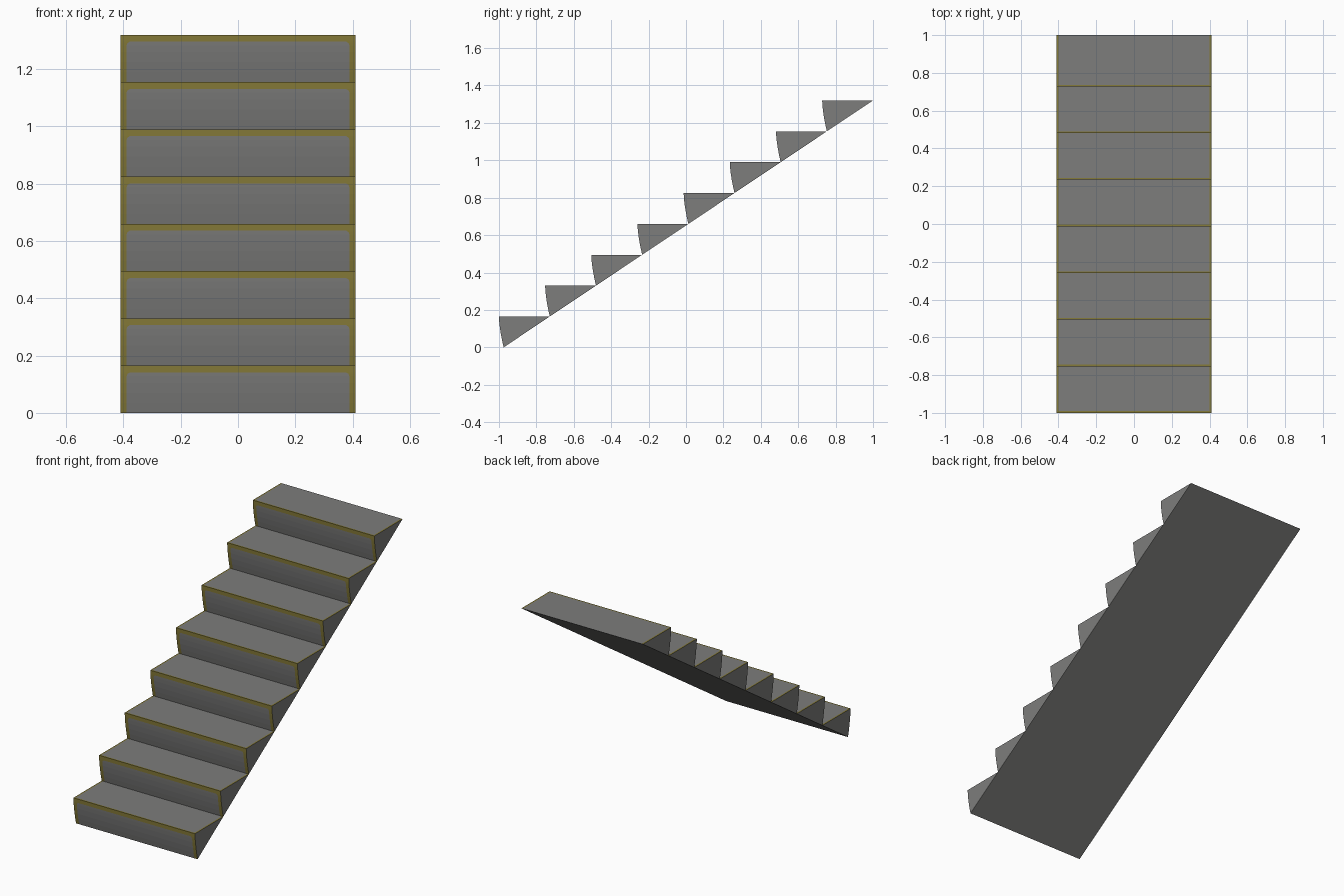
import bpy, bmesh

if "Cube" in bpy.data.objects:
    bpy.data.objects.remove(bpy.data.objects["Cube"])

STEPS, HALF_W = 8, 0.41
RISE = 1.32 / STEPS
LEAN = 0.025                       # how far each riser curves back at its foot
RUN = (2.0 - LEAN) / STEPS


def material(name, rgb):
    m = bpy.data.materials.new(name)
    m.diffuse_color = (*rgb, 1)
    m.use_nodes = True
    m.node_tree.nodes["Principled BSDF"].inputs["Base Color"].default_value = m.diffuse_color
    return m


grey = material("concrete_grey", (0.205, 0.205, 0.2))
yellow = material("worn_yellow", (0.24, 0.2, 0.04))

# riser rows: height, half width of the grey panel (rounded upper corners)
ROWS = [(0, .389), (.035, .389), (.07, .389), (.105, .389), (.128, .389),
        (.136, .386), (.141, .378), (RISE, .378)]


def riser_y(z):
    return LEAN * (1 - z / RISE) ** 1.6


def build_step(i):
    bm = bmesh.new()
    y0, z0 = -1 + i * RUN, i * RISE
    back = RUN + LEAN

    def face(points, mat=0):
        f = bm.faces.new([bm.verts.new((x, y0 + y, z0 + z)) for x, y, z in points])
        f.material_index = mat

    # curved riser with a yellow frame along the sides and top
    for r, ((za, wa), (zb, wb)) in enumerate(zip(ROWS, ROWS[1:])):
        ya, yb = riser_y(za), riser_y(zb)
        low, high = (-HALF_W, -wa, wa, HALF_W), (-HALF_W, -wb, wb, HALF_W)
        for c in range(3):
            painted = c != 1 or r == len(ROWS) - 2
            face([(low[c], ya, za), (low[c + 1], ya, za),
                  (high[c + 1], yb, zb), (high[c], yb, zb)], int(painted))

    # flat tread with a thin yellow edge at the front and sides
    xs, ys = (-HALF_W, -0.401, 0.401, HALF_W), (0, 0.009, back)
    for r in range(2):
        for c in range(3):
            face([(xs[c], ys[r], RISE), (xs[c + 1], ys[r], RISE),
                  (xs[c + 1], ys[r + 1], RISE), (xs[c], ys[r + 1], RISE)],
                 int(r == 0 or c != 1))

    # side walls and sloping underside
    outline = [(riser_y(z), z) for z, _ in ROWS] + [(ys[1], RISE), (back, RISE)]
    face([(-HALF_W, y, z) for y, z in outline])
    face([(HALF_W, y, z) for y, z in reversed(outline)])
    face([(-HALF_W, LEAN, 0), (-HALF_W, back, RISE),
          (HALF_W, back, RISE), (HALF_W, LEAN, 0)])

    bmesh.ops.remove_doubles(bm, verts=bm.verts, dist=1e-5)
    bmesh.ops.recalc_face_normals(bm, faces=bm.faces)
    mesh = bpy.data.meshes.new(f"step_{i + 1}")
    bm.to_mesh(mesh)
    bm.free()
    mesh.materials.append(grey)
    mesh.materials.append(yellow)
    bpy.context.collection.objects.link(bpy.data.objects.new(f"step_{i + 1}", mesh))


for i in range(STEPS):
    build_step(i)
